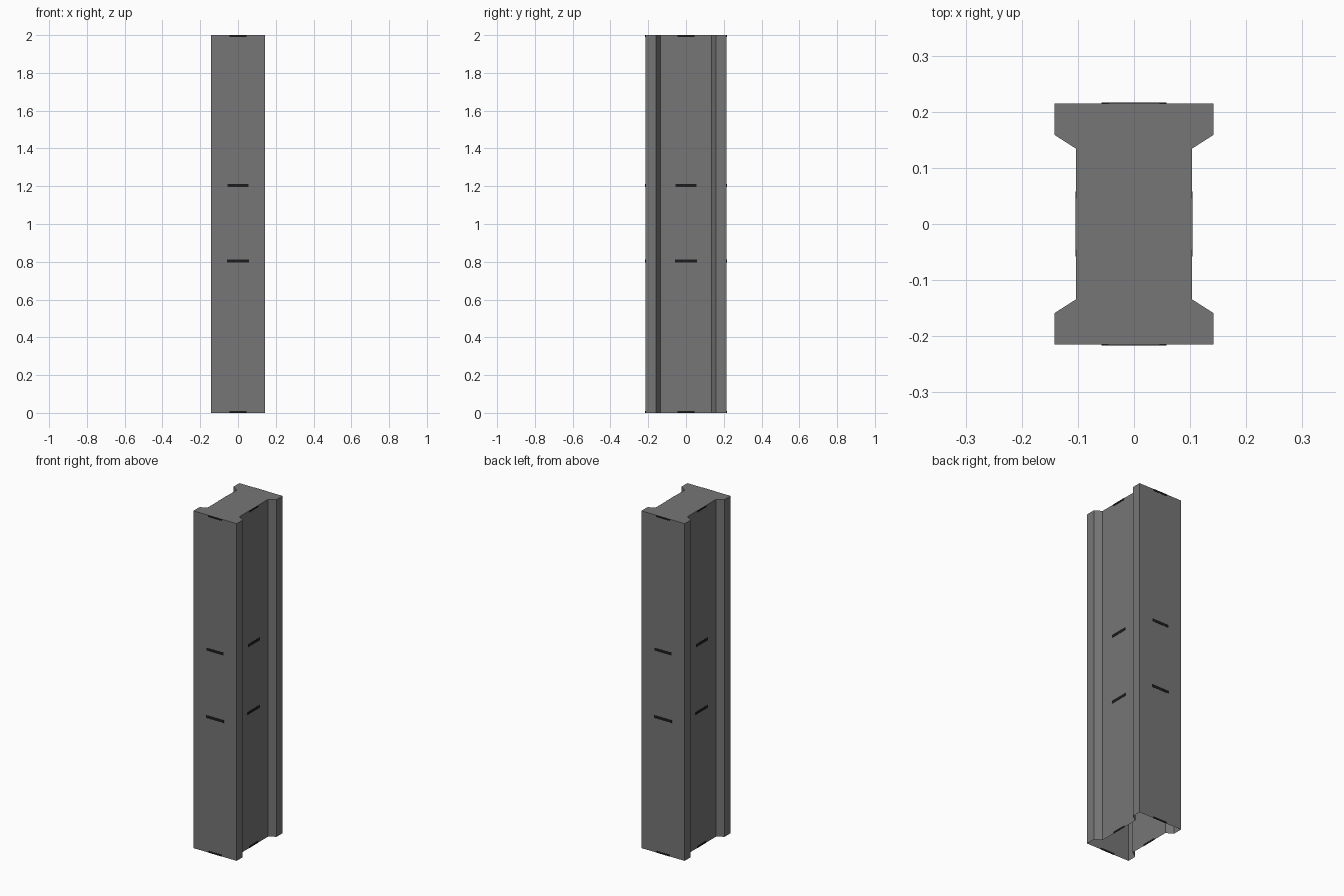
import bpy, bmesh
from math import pi
from mathutils import Matrix, Vector

if "Cube" in bpy.data.objects:
    bpy.data.objects.remove(bpy.data.objects["Cube"])


def material(name, rgb):
    m = bpy.data.materials.new(name)
    m.diffuse_color = (*rgb, 1)
    m.use_nodes = True
    m.node_tree.nodes["Principled BSDF"].inputs["Base Color"].default_value = m.diffuse_color
    return m


grey = material("steel grey", (0.18, 0.18, 0.18))
dark = material("dark slot", (0.012, 0.012, 0.012))


def finish(bm, name, mat):
    me = bpy.data.meshes.new(name)
    bm.to_mesh(me)
    bm.free()
    me.materials.append(mat)
    ob = bpy.data.objects.new(name, me)
    bpy.context.collection.objects.link(ob)
    return ob


# Column shell: one quadrant of the I-shaped section, mirrored, open underneath
HEIGHT = 2.0
quad = [(0.103, 0.134), (0.142, 0.159), (0.142, 0.215)]
right = [(x, -y) for x, y in reversed(quad)] + quad
outline = right + [(-x, -y) for x, y in right]
bm = bmesh.new()
low = [bm.verts.new((x, y, 0)) for x, y in outline]
high = [bm.verts.new((x, y, HEIGHT)) for x, y in outline]
n = len(outline)
for i in range(n):
    j = (i + 1) % n
    bm.faces.new((low[i], low[j], high[j], high[i]))
bm.faces.new(high)
finish(bm, "column", grey)

# Thin dark slot marks on all four sides: (bottom, top, width)
marks = [(0.0, 0.01, 0.09), (0.795, 0.811, 0.115),
         (1.195, 1.211, 0.11), (1.99, 2.0, 0.09)]
bm = bmesh.new()
for side in range(4):
    dist = 0.215 if side % 2 == 0 else 0.103
    turn = Matrix.Rotation(side * pi / 2, 4, 'Z')
    for z0, z1, w in marks:
        place = (turn @ Matrix.Translation(Vector((0, -dist, (z0 + z1) / 2)))
                 @ Matrix.Diagonal((w, 0.003, z1 - z0, 1)))
        bmesh.ops.create_cube(bm, size=1, matrix=place)
finish(bm, "slot_marks", dark)
